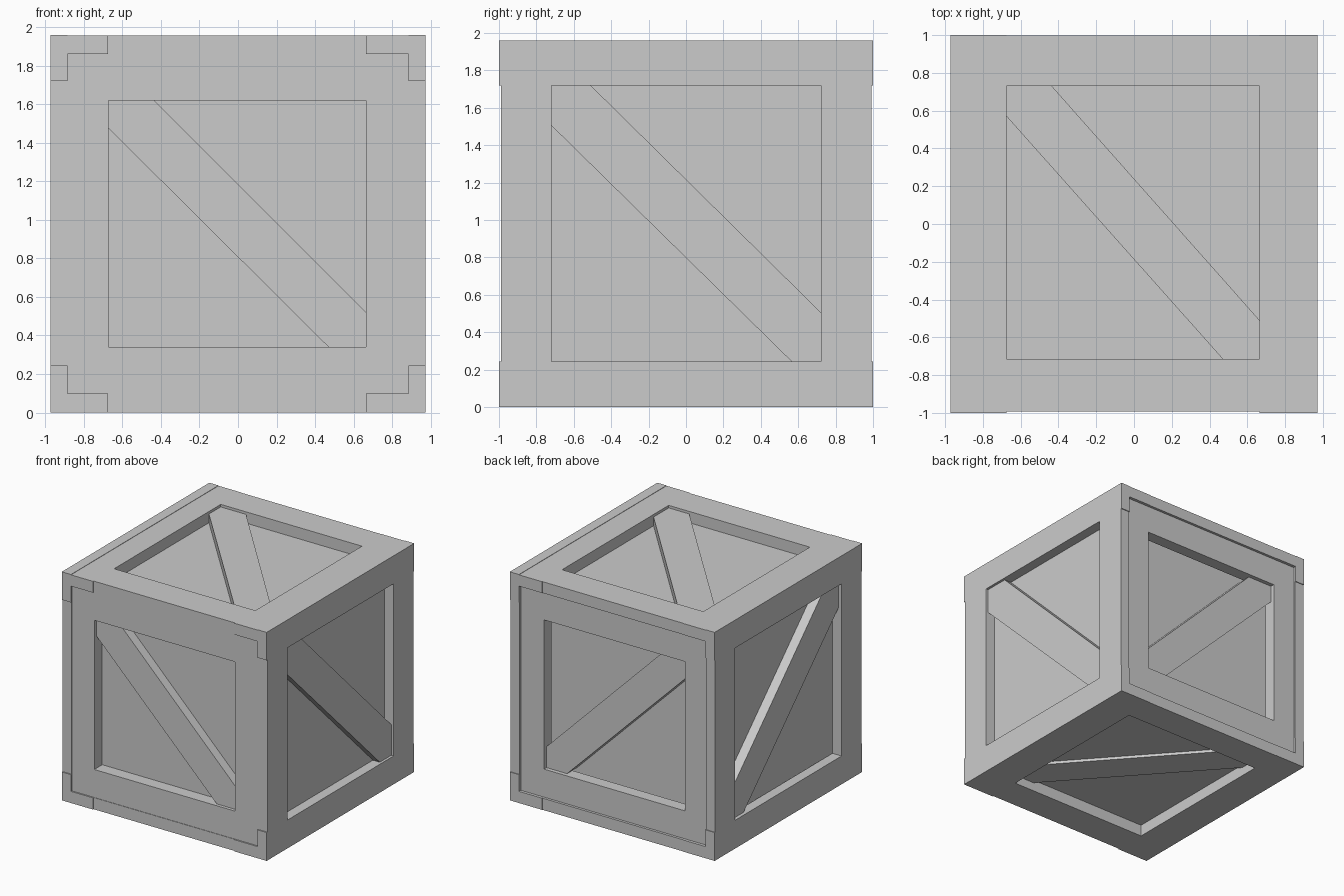
import bpy, bmesh
from mathutils import Vector

if "Cube" in bpy.data.objects:
    bpy.data.objects.remove(bpy.data.objects["Cube"])


def prism(name, axis, pts, lo, hi):
    """Extrude a 2D outline along an axis (0=x: yz, 1=y: xz, 2=z: xy)."""
    def place(p, d):
        c = list(p)
        c.insert(axis, d)
        return Vector(c)
    lo, hi = min(lo, hi), max(lo, hi)
    bm = bmesh.new()
    a = [bm.verts.new(place(p, lo)) for p in pts]
    b = [bm.verts.new(place(p, hi)) for p in pts]
    n = len(pts)
    bm.faces.new(a)
    bm.faces.new(b)
    for i in range(n):
        j = (i + 1) % n
        bm.faces.new((a[i], a[j], b[j], b[i]))
    bmesh.ops.recalc_face_normals(bm, faces=bm.faces)
    me = bpy.data.meshes.new(name)
    bm.to_mesh(me)
    bm.free()
    ob = bpy.data.objects.new(name, me)
    bpy.context.collection.objects.link(ob)
    return ob


def board(name, axis, u0, u1, v0, v1, lo, hi):
    return prism(name, axis, [(u0, v0), (u1, v0), (u1, v1), (u0, v1)], lo, hi)


def brace(name, axis, u0, u1, v0, v1, left, top, right, bottom, lo, hi):
    """Diagonal board from upper left to lower right, trimmed to the opening."""
    pts = [(u0, left), (u0, v1), (top, v1), (u1, right), (u1, v0), (bottom, v0)]
    return prism(name, axis, pts, lo, hi)


# Inner box that shows as the recessed panels
board("inner_panels", 2, -0.86, 0.885, -0.88, 0.81, 0.10, 1.86)

# Front and back frames: full-width stiles, rails between, diagonal brace
for side, panel, back_of_frame, face, brace_face in (
        ("front", -0.88, -0.88, -0.988, -0.96),
        ("back", 0.81, 0.87, 0.975, 0.94)):
    for tag, u0, u1 in (("left", -0.885, -0.672), ("right", 0.665, 0.885)):
        board(f"{side}_{tag}_stile", 1, u0, u1, 0.10, 1.86, back_of_frame, face)
    for tag, v0, v1 in (("bottom", 0.10, 0.34), ("top", 1.62, 1.86)):
        board(f"{side}_{tag}_rail", 1, -0.672, 0.665, v0, v1, back_of_frame, face)
    brace(f"{side}_brace", 1, -0.672, 0.665, 0.34, 1.62,
          1.475, -0.435, 0.52, 0.47, panel, brace_face)

# Left and right frames: full-depth rails, stiles between, diagonal brace
for side, s, panel, brace_face in (("left", -1, 0.86, 0.942),
                                   ("right", 1, 0.885, 0.95)):
    for tag, v0, v1 in (("bottom", 0.0, 0.243), ("top", 1.72, 1.96)):
        board(f"{side}_{tag}_rail", 0, -1, 1, v0, v1, s * 0.885, s * 0.972)
    for tag, u0, u1 in (("front", -0.99, -0.72), ("back", 0.722, 0.993)):
        board(f"{side}_{tag}_stile", 0, u0, u1, 0.243, 1.72, s * 0.885, s * 0.972)
    brace(f"{side}_brace", 0, -0.72, 0.722, 0.243, 1.72,
          1.505, -0.51, 0.505, 0.565, s * panel, s * brace_face)

# Top and bottom frames: full-depth side boards, rails between, diagonal brace
for side, inner, outer, brace_face in (("top", 1.86, 1.957, 1.935),
                                       ("bottom", 0.10, 0.0, 0.075)):
    for tag, u0, u1 in (("left", -0.885, -0.675), ("right", 0.665, 0.885)):
        board(f"{side}_{tag}_board", 2, u0, u1, -1, 1, inner, outer)
    for tag, v0, v1 in (("front", -0.992, -0.715), ("back", 0.73, 0.997)):
        board(f"{side}_{tag}_rail", 2, -0.675, 0.665, v0, v1, inner, outer)
    brace(f"{side}_brace", 2, -0.675, 0.665, -0.715, 0.73,
          0.57, -0.435, -0.51, 0.47, inner, brace_face)
